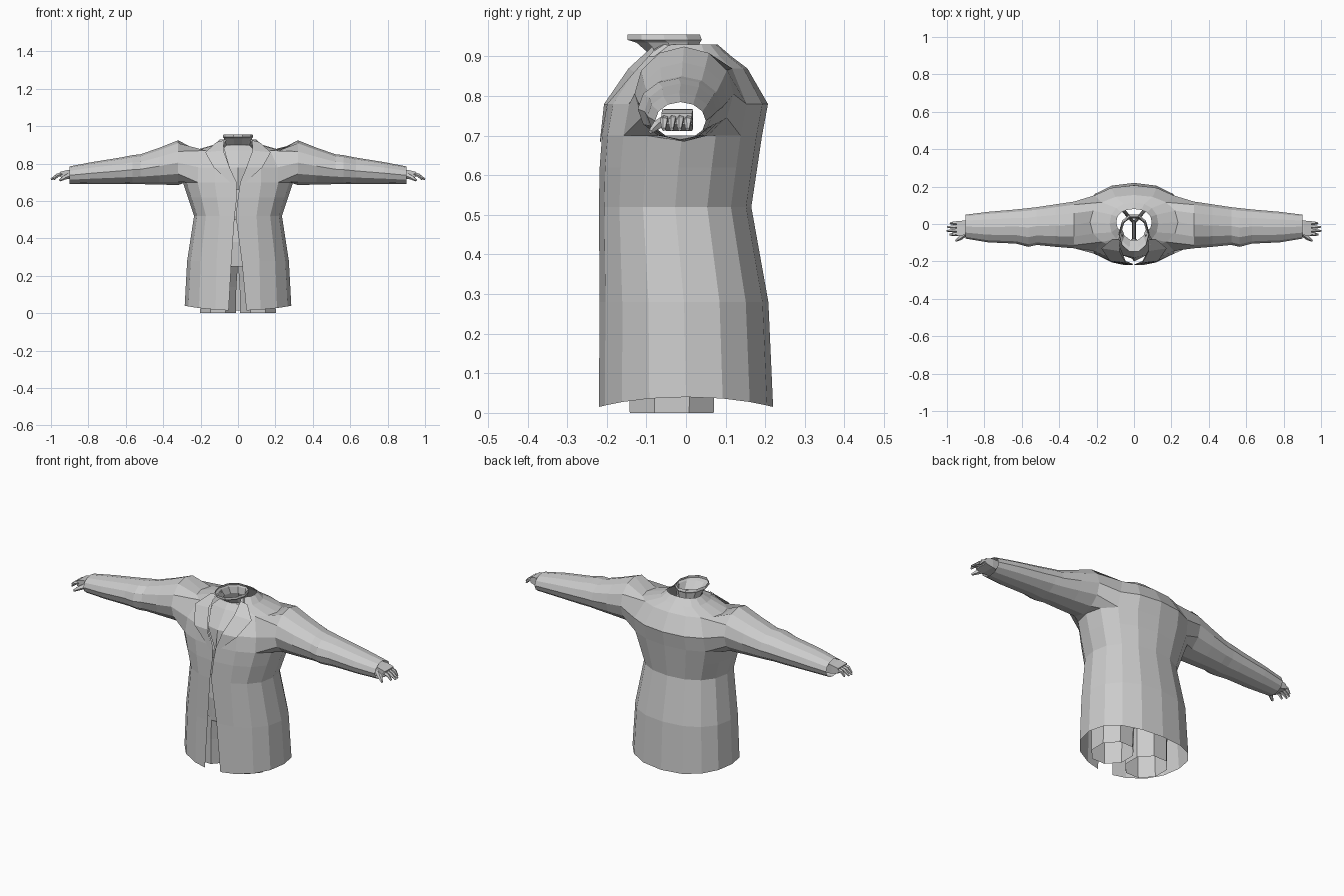
import bpy, bmesh, math
from mathutils import Vector

if "Cube" in bpy.data.objects:
    bpy.data.objects.remove(bpy.data.objects["Cube"])

cloth = bpy.data.materials.new("light_grey")
cloth.diffuse_color = (0.6, 0.6, 0.6, 1)
cloth.use_nodes = True
cloth.node_tree.nodes["Principled BSDF"].inputs["Base Color"].default_value = cloth.diffuse_color


def finish(name, bm, mirror=False):
    bmesh.ops.recalc_face_normals(bm, faces=bm.faces)
    me = bpy.data.meshes.new(name)
    bm.to_mesh(me)
    bm.free()
    me.materials.append(cloth)
    ob = bpy.data.objects.new(name, me)
    bpy.context.collection.objects.link(ob)
    if mirror:
        ob.modifiers.new("mirror", 'MIRROR').use_clip = False
    return ob


def skin(bm, rings, closed=True):
    """Join successive rings of points with quads; returns vertex rows."""
    rows = [[bm.verts.new(p) for p in r] for r in rings]
    for a, b in zip(rows, rows[1:]):
        n = len(a)
        for i in range(n if closed else n - 1):
            j = (i + 1) % n
            bm.faces.new((a[i], a[j], b[j], b[i]))
    return rows


def flat_ring(z, cx, hw, y0, y1, n):
    cy, ry = (y0 + y1) / 2, (y1 - y0) / 2
    k = 1 / math.cos(math.pi / n)
    return [(cx + k * hw * math.sin((i + .5) * math.tau / n),
             cy - k * ry * math.cos((i + .5) * math.tau / n), z) for i in range(n)]


def tube(bm, path, sides=5):
    """Tapered limb along (point, radius) pairs, closed at the tip."""
    d = (Vector(path[-1][0]) - Vector(path[0][0])).normalized()
    u = d.cross(Vector((0, 0, 1))).normalized()
    v = d.cross(u)
    rows = skin(bm, [[Vector(p) + r * (math.cos(a) * u + math.sin(a) * v)
                      for a in (i * math.tau / sides for i in range(sides))] for p, r in path])
    bm.faces.new(rows[-1])


# ---- coat: body with open front edge, arm holes bridged to sleeves ----
SEG = 16
BODY = [  # z, half width, front y, back y, left edge x, right edge x
    (0.015, .285, -.22, .22, -.05, .045),
    (0.28, .272, -.218, .208, -.035, .02),
    (0.52, .235, -.22, .165, -.018, -.012),
    (0.62, .268, -.218, .18, -.006, 0),
    (0.70, .295, -.212, .192, -.008, .012),
    (0.78, .29, -.198, .207, -.045, .045),
    (0.87, .235, -.135, .155, -.07, .08),
    (0.90, .13, -.11, .115, -.08, .085),
    (0.93, .095, -.06, .08, -.06, .06),
]


def body_ring(z, hw, y0, y1, left, right):
    pts = []
    for k in range(SEG + 1):
        t = k * math.tau / SEG
        s, c = math.sin(t), math.cos(t)
        x = hw * math.copysign(abs(s) ** .9, s)
        y = (y0 + y1) / 2 - (y1 - y0) / 2 * math.copysign(abs(c) ** .9, c)
        if k == 0:
            x = right
        elif k == SEG:
            x = left
        elif k == 1:
            x = max(x, right + .012)
        elif k == SEG - 1:
            x = min(x, left - .012)
        pts.append((x, y, z + (.025 * s * s if z < .1 else 0)))
    return pts


SLEEVE = [  # x, y min, y max, z min, z max
    (.32, -.13, .12, .685, .925),
    (.42, -.122, .105, .688, .885),
    (.52, -.112, .09, .69, .85),
    (.565, -.122, .085, .69, .845),
    (.63, -.105, .078, .69, .832),
    (.78, -.098, .065, .69, .808),
    (.90, -.078, .05, .69, .785),
]


def sleeve_ring(side, x, y0, y1, z0, z1, n=12):
    return [(side * x, (y0 + y1) / 2 + (y1 - y0) / 2 * math.cos(i * math.tau / n),
             (z0 + z1) / 2 + (z1 - z0) / 2 * math.sin(i * math.tau / n)) for i in range(n)]


bm = bmesh.new()
rows = skin(bm, [body_ring(*r) for r in BODY], closed=False)
for side, first in ((1, 2), (-1, SEG - 6)):
    cols = range(first, first + 5)
    block = {v for r in rows[4:7] for v in (r[c] for c in cols)}
    hole = [f for f in bm.faces if all(v in block for v in f.verts)]
    rim = [e for e in {e for f in hole for e in f.edges}
           if sum(f in hole for f in e.link_faces) == 1]
    bmesh.ops.delete(bm, geom=hole, context='FACES')
    arm = skin(bm, [sleeve_ring(side, *r) for r in SLEEVE])
    root = [bm.edges.get((arm[0][i], arm[0][(i + 1) % 12])) for i in range(12)]
    bmesh.ops.bridge_loops(bm, edges=rim + root)
finish("coat", bm)

# ---- lapels: folded plates beside the neck opening ----
bm = bmesh.new()
inner = [(.012, -.217, .69), (.045, -.207, .78), (.078, -.145, .87), (.075, -.085, .925)]
outer = [(.02, -.216, .68), (.13, -.198, .78), (.175, -.13, .86), (.115, -.08, .915)]
skin(bm, [inner, outer], closed=False)
finish("lapel", bm, True)

# ---- shirt front inside the neck opening ----
bm = bmesh.new()
skin(bm, [[(-w, y + .015, z), (0, y, z), (w, y + .015, z)] for w, y, z in
          ((.01, -.2, .66), (.07, -.18, .78), (.09, -.115, .87), (.06, -.09, .9))], closed=False)
finish("shirt_front", bm)

# ---- flared neck collar, open at the top ----
bm = bmesh.new()
skin(bm, [flat_ring(z, 0, w, a, b, 10) for z, w, a, b in
          ((.85, .075, -.12, .05), (.90, .06, -.085, .03), (.935, .072, -.125, .035),
           (.942, .078, -.148, .04), (.955, .074, -.148, .035))])
finish("neck_collar", bm)

# ---- trousers: hips and two open legs ----
bm = bmesh.new()
skin(bm, [flat_ring(z, 0, w, a, b, 12) for z, w, a, b in
          ((.25, .2, -.15, .09), (.38, .2, -.16, .11), (.5, .185, -.15, .11))])
finish("hips", bm)
bm = bmesh.new()
skin(bm, [flat_ring(z, x, w, a, b, 8) for z, x, w, a, b in
          ((0, .107, .095, -.142, .07), (.14, .105, .096, -.145, .075), (.27, .1, .1, -.15, .09))])
finish("trouser_leg", bm, True)

# ---- hands: palm, four fingers, thumb ----
bm = bmesh.new()
palm = skin(bm, [[(x, a, z - h), (x, b, z - h), (x, b, z + h), (x, a, z + h)] for x, a, b, z, h in
                 ((.86, -.05, .015, .74, .028), (.91, -.06, .018, .742, .024),
                  (.95, -.062, .015, .742, .014))])
bm.faces.new(palm[-1])
for i, tip in enumerate((.985, 1.0, .997, .983)):
    y = -.053 + i * .02
    tube(bm, [((.94, y, .744), .011), ((.965, y - .002, .738), .010), ((tip, y - .003, .716), .005)])
tube(bm, [((.90, -.05, .738), .016), ((.93, -.075, .725), .012), ((.953, -.09, .71), .006)])
finish("hand", bm, True)
